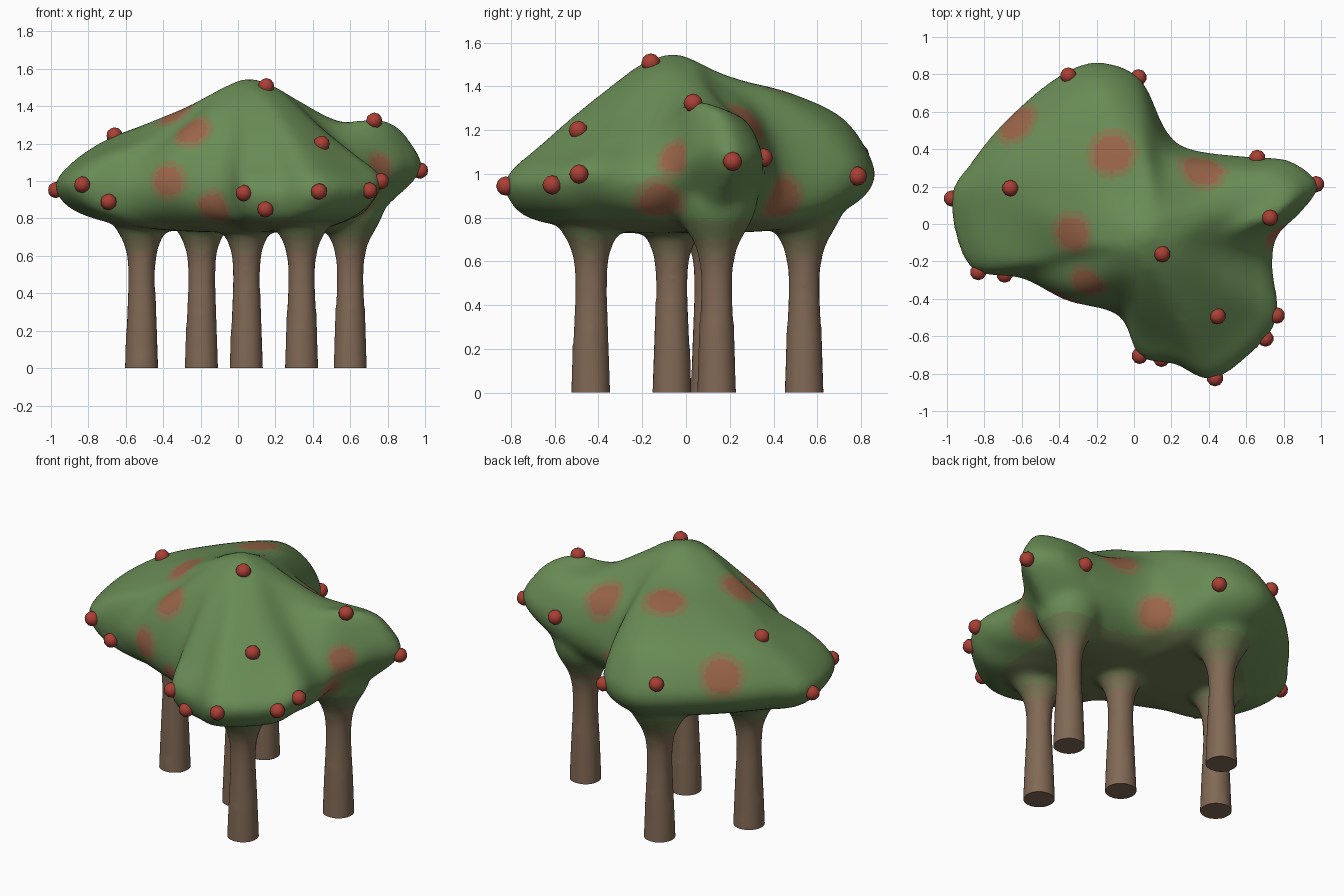
import bpy, bmesh, math
from mathutils import Vector

if "Cube" in bpy.data.objects:
    bpy.data.objects.remove(bpy.data.objects["Cube"])


def material(name, rgb):
    m = bpy.data.materials.new(name)
    m.diffuse_color = (*rgb, 1)
    m.use_nodes = True
    m.node_tree.nodes["Principled BSDF"].inputs["Base Color"].default_value = m.diffuse_color
    return m


GREEN = material("leaf green", (0.14, 0.26, 0.09))
OLIVE = material("olive blend", (0.155, 0.20, 0.083))
UMBER = material("umber blend", (0.19, 0.16, 0.085))
BROWN = material("bark brown", (0.22, 0.14, 0.09))
RUST = material("rust blush", (0.32, 0.13, 0.065))
BLUSH = material("faint blush", (0.22, 0.20, 0.08))
RED = material("berry red", (0.40, 0.05, 0.035))


def spline(pts, steps, closed):
    """Catmull-Rom curve through vectors."""
    n, out = len(pts), []
    for i in range(n if closed else n - 1):
        if closed:
            a, b, c, d = (pts[(i + k) % n] for k in (-1, 0, 1, 2))
        else:
            a, b, c, d = (pts[min(max(i + k, 0), n - 1)] for k in (-1, 0, 1, 2))
        for j in range(steps):
            t = j / steps
            out.append(0.5 * (2 * b + (c - a) * t + (2 * a - 5 * b + 4 * c - d) * t * t
                              + (3 * b - a - 3 * c + d) * t ** 3))
    if not closed:
        out.append(pts[-1])
    return out


# Canopy outline from above: x, y, rim height, height at 82% and 55% of the radius
OUTLINE = [
    (-.98, .13, .96, 1.16, 1.29), (-.88, -.23, .97, 1.14, 1.25), (-.60, -.29, .95, 1.15, 1.30),
    (-.36, -.41, .97, 1.23, 1.37), (-.08, -.49, .93, 1.20, 1.40), (.03, -.71, .93, 1.10, 1.31),
    (.22, -.75, .91, 1.10, 1.30), (.43, -.83, .94, 1.11, 1.29), (.70, -.62, .95, 1.10, 1.28),
    (.77, -.46, .99, 1.13, 1.28), (.74, -.22, .95, 1.13, 1.30), (.77, -.06, 1.0, 1.23, 1.33),
    (.89, .06, 1.08, 1.33, 1.32), (.985, .21, 1.07, 1.30, 1.31), (.83, .34, 1.06, 1.25, 1.31),
    (.60, .36, 1.0, 1.22, 1.32), (.30, .40, .97, 1.26, 1.38), (.17, .50, .93, 1.24, 1.40),
    (.03, .78, .99, 1.23, 1.38), (-.20, .865, .98, 1.27, 1.38), (-.42, .78, .99, 1.26, 1.37),
    (-.69, .55, .99, 1.24, 1.35), (-.87, .33, .98, 1.22, 1.32)]
CENTRE = Vector((.06, -.06, 0))

# Blush patches: x, y, z, radius
PATCHES = [(-.37, -.38, 1.0, .08), (-.25, -.32, 1.27, .085), (-.12, .38, 1.40, .10),
           (.37, .31, 1.26, .10), (-.33, -.05, 1.36, .09), (.78, -.07, 1.08, .07),
           (-.64, .55, 1.13, .10), (-.12, -.43, .86, .08), (.70, -.12, .87, .09), (.22, .45, .88, .09)]


def bridge(bm, rows):
    """Skin a stack of rings and cap both ends with a fan."""
    vs = [[bm.verts.new(v) for v in r] for r in rows]
    n = len(vs[0])
    for i in range(n):
        j = (i + 1) % n
        for a, b in zip(vs, vs[1:]):
            bm.faces.new((a[i], b[i], b[j], a[j]))
    for ring in (vs[0], vs[-1]):
        mid = bm.verts.new(sum((v.co for v in ring), Vector()) / n)
        for i in range(n):
            bm.faces.new((mid, ring[i], ring[(i + 1) % n]))


def canopy_rings():
    columns = []
    for x, y, zr, z1, z2 in OUTLINE:
        arm = Vector((x, y, 0)) - CENTRE
        d = .27 * arm.length
        keys = [(.03, 1.545), (.06 / arm.length, 1.537), (.27, 1.55 - .28 * d - .6 * d * d), (.55, z2), (.82, z1),
                (.95, .5 * (z1 + zr)), (1, zr), (.9, zr - .12), (.64, .76), (.3, .73), (.05, .73)]
        columns.append(spline([CENTRE + arm * s + Vector((0, 0, z)) for s, z in keys], 4, False))
    return [spline([c[k] for c in columns], 5, True) for k in range(len(columns[0]))]


# Trunk profile: radius, height; flares and closes inside the canopy
PROFILE = [(.096, -.12), (.093, 0), (.085, .22), (.075, .45), (.076, .55), (.086, .63), (.108, .69),
           (.143, .75), (.175, .81), (.19, .88), (.18, .96), (.12, 1.03)]
TRUNKS = [(-.515, .11), (-.195, .54), (.045, -.065), (.34, -.435), (.60, .14)]


def trunk_rings(x, y, sides=24):
    return [[Vector((x + r * math.cos(math.tau * i / sides), y + r * math.sin(math.tau * i / sides), z))
             for i in range(sides)] for r, z in PROFILE]


def build_tree():
    bm = bmesh.new()
    bridge(bm, canopy_rings())
    for x, y in TRUNKS:
        bridge(bm, trunk_rings(x, y))
    bmesh.ops.recalc_face_normals(bm, faces=bm.faces)
    me = bpy.data.meshes.new("raw_tree")
    bm.to_mesh(me)
    bm.free()
    ob = bpy.data.objects.new("canopy_and_trunks", me)
    bpy.context.collection.objects.link(ob)
    # Fuse canopy and trunks into one soft skin
    rm = ob.modifiers.new("fuse", 'REMESH')
    rm.mode = 'VOXEL'
    rm.voxel_size = .02
    sm = ob.modifiers.new("soften", 'SMOOTH')
    sm.factor = .5
    sm.iterations = 16
    fused = bpy.data.meshes.new_from_object(ob.evaluated_get(bpy.context.evaluated_depsgraph_get()))
    ob.modifiers.clear()
    ob.data = fused
    # Cut the trunks off flat at the ground
    bm = bmesh.new()
    bm.from_mesh(fused)
    cut = bmesh.ops.bisect_plane(bm, geom=bm.verts[:] + bm.edges[:] + bm.faces[:], plane_co=(0, 0, 0),
                                 plane_no=(0, 0, 1), clear_inner=True)
    bmesh.ops.holes_fill(bm, edges=[e for e in cut['geom_cut'] if isinstance(e, bmesh.types.BMEdge)])
    bm.to_mesh(fused)
    bm.free()
    # Colour by height and by nearness to the blush patches
    fused.materials.clear()
    for m in (GREEN, OLIVE, UMBER, BROWN, RUST, BLUSH):
        fused.materials.append(m)
    spots = [(ob.closest_point_on_mesh(Vector(p[:3]))[1], p[3]) for p in PATCHES]
    for f in fused.polygons:
        z = f.center.z
        f.material_index = 3 if z < .62 else 2 if z < .70 else 1 if z < .79 else 0
        near = min((f.center - c).length / r for c, r in spots)
        if near < 1.4:
            f.material_index = 4 if near < 1 else 5
    ob.select_set(True)
    bpy.context.view_layer.objects.active = ob
    bpy.ops.object.shade_smooth_by_angle(angle=math.radians(50))
    return ob


tree = build_tree()

# Berries dotted over the canopy, seated on its surface
BERRIES = [(-.955, .135, .955), (-.82, -.23, .98), (-.67, .19, 1.265), (-.69, -.25, .895), (.15, -.16, 1.505),
           (.465, -.51, 1.23), (.73, .03, 1.33), (.965, .21, 1.06), (.77, -.49, 1.0), (.70, -.61, .95),
           (.43, -.81, .945), (.04, -.695, .935), (.15, -.70, .86), (-.36, .81, 1.10), (.02, .78, .99),
           (.66, .34, 1.07)]
for i, p in enumerate(BERRIES):
    hit, point, normal, _ = tree.closest_point_on_mesh(Vector(p))
    bm = bmesh.new()
    bmesh.ops.create_icosphere(bm, subdivisions=2, radius=.044)
    bmesh.ops.translate(bm, verts=bm.verts, vec=point + normal * .004)
    for f in bm.faces:
        f.smooth = True
    me = bpy.data.meshes.new(f"berry_{i + 1}")
    bm.to_mesh(me)
    bm.free()
    me.materials.append(RED)
    bpy.context.collection.objects.link(bpy.data.objects.new(f"berry_{i + 1}", me))
